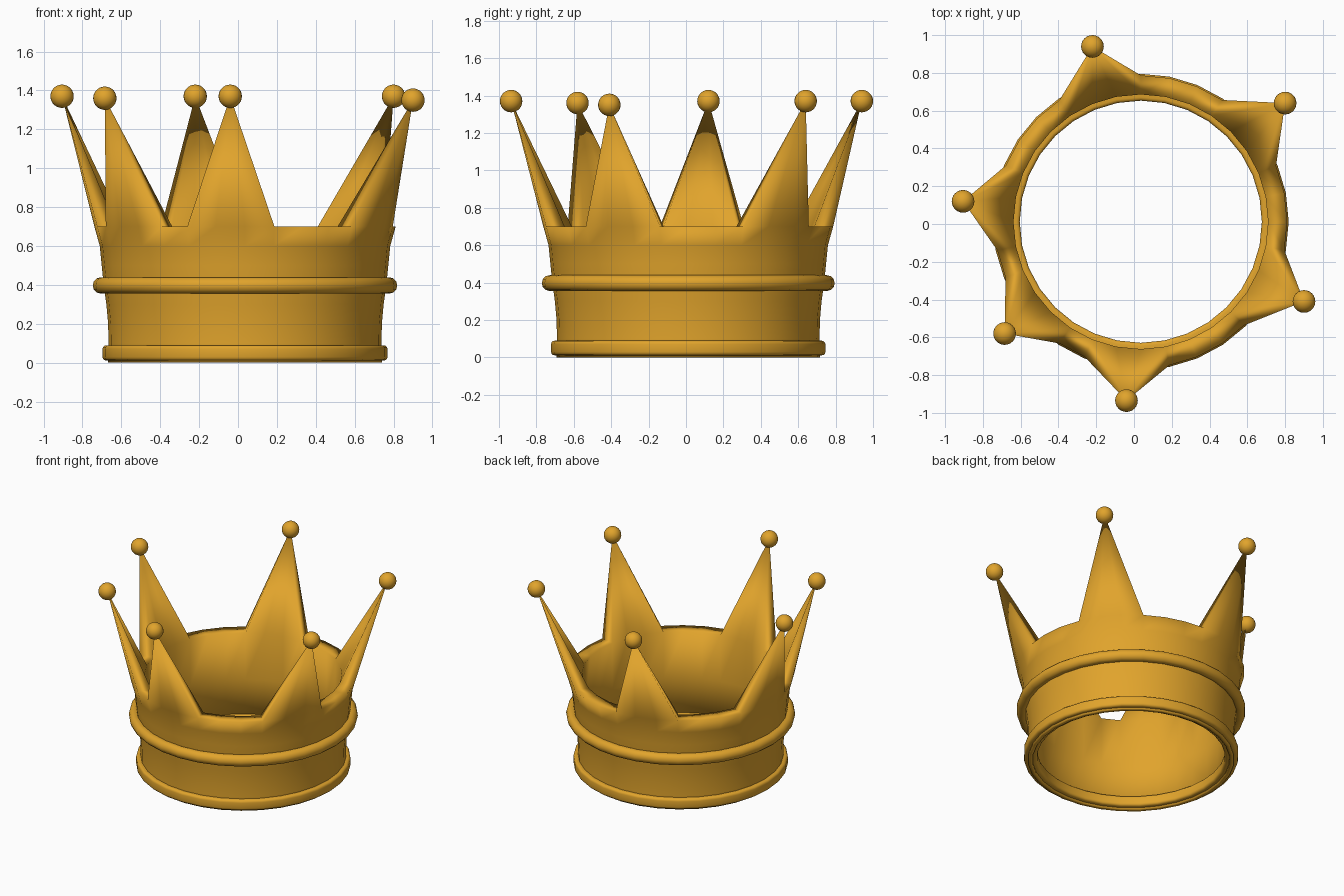
import bpy, bmesh
from math import sin, cos, pi

if "Cube" in bpy.data.objects:
    bpy.data.objects.remove(bpy.data.objects["Cube"])

CX, CY, N = 0.036, 0.012, 32

gold = bpy.data.materials.new("gold")
gold.diffuse_color = (0.75, 0.37, 0.025, 1)
gold.use_nodes = True
gold.node_tree.nodes["Principled BSDF"].inputs["Base Color"].default_value = gold.diffuse_color


def finish(bm, name, angle=180):
    bmesh.ops.recalc_face_normals(bm, faces=bm.faces)
    mesh = bpy.data.meshes.new(name)
    bm.to_mesh(mesh)
    bm.free()
    ob = bpy.data.objects.new(name, mesh)
    bpy.context.collection.objects.link(ob)
    mesh.materials.append(gold)
    bpy.ops.object.select_all(action='DESELECT')
    bpy.context.view_layer.objects.active = ob
    ob.select_set(True)
    bpy.ops.object.shade_smooth_by_angle(angle=angle * pi / 180)
    return ob


def lathe(bm, profile, skip=()):
    """Sweep a closed (radius, z) profile; skip = (segment, profile edge) faces left open."""
    rings = [[bm.verts.new((CX + r * cos(2 * pi * i / N), CY + r * sin(2 * pi * i / N), z))
              for r, z in profile] for i in range(N)]
    m = len(profile)
    for i in range(N):
        a, b = rings[i], rings[(i + 1) % N]
        for j in range(m):
            if (i, j) not in skip:
                k = (j + 1) % m
                bm.faces.new((a[j], b[j], b[k], a[k]))
    return rings


# Spikes: first of three rim segments, and the ball position at the tip
spikes = [(2, (0.80, 0.64, 1.37)), (8, (-0.22, 0.94, 1.37)), (14, (-0.905, 0.12, 1.37)),
          (18, (-0.685, -0.58, 1.36)), (22, (-0.04, -0.935, 1.37)), (28, (0.90, -0.41, 1.35))]

# Crown wall: flaring outside, straight bore inside, spikes drawn up from the thick rim
outer = [(0.704, 0), (0.702, 0.1), (0.704, 0.2), (0.713, 0.3), (0.727, 0.4),
         (0.737, 0.5), (0.747, 0.6), (0.775, 0.7)]
inner = [(0.674, 0.7), (0.674, 0.35), (0.674, 0)]
top = len(outer) - 1
bm = bmesh.new()
skip = {((s + k) % N, top) for s, _ in spikes for k in range(3)}
rings = lathe(bm, outer + inner, skip)
for s, tip in spikes:
    cols = [rings[(s + k) % N] for k in range(4)]
    loop = [c[top] for c in cols] + [c[top + 1] for c in reversed(cols)]
    apex = bm.verts.new(tip)
    for a, b in zip(loop, loop[1:] + loop[:1]):
        bm.faces.new((a, b, apex))
finish(bm, "crown_wall")

# Base band with rounded corners
bm = bmesh.new()
c, hw, hh, r = (0.687, 0.05), 0.046, 0.039, 0.018
prof = []
for q, (sx, sz) in enumerate([(1, 1), (-1, 1), (-1, -1), (1, -1)]):
    for k in range(4):
        a = (q + k / 3) * pi / 2
        prof.append((c[0] + sx * (hw - r) + r * cos(a), c[1] + sz * (hh - r) + r * sin(a)))
lathe(bm, prof)
finish(bm, "base_band")

# Middle round band
bm = bmesh.new()
lathe(bm, [(0.743 + 0.04 * cos(k * pi / 6), 0.397 + 0.042 * sin(k * pi / 6)) for k in range(12)])
finish(bm, "middle_band")

# Balls on the spike tips
for i, (_, tip) in enumerate(spikes):
    bm = bmesh.new()
    bmesh.ops.create_uvsphere(bm, u_segments=24, v_segments=14, radius=0.06)
    bmesh.ops.translate(bm, verts=bm.verts, vec=tip)
    finish(bm, f"tip_ball_{i + 1}")
